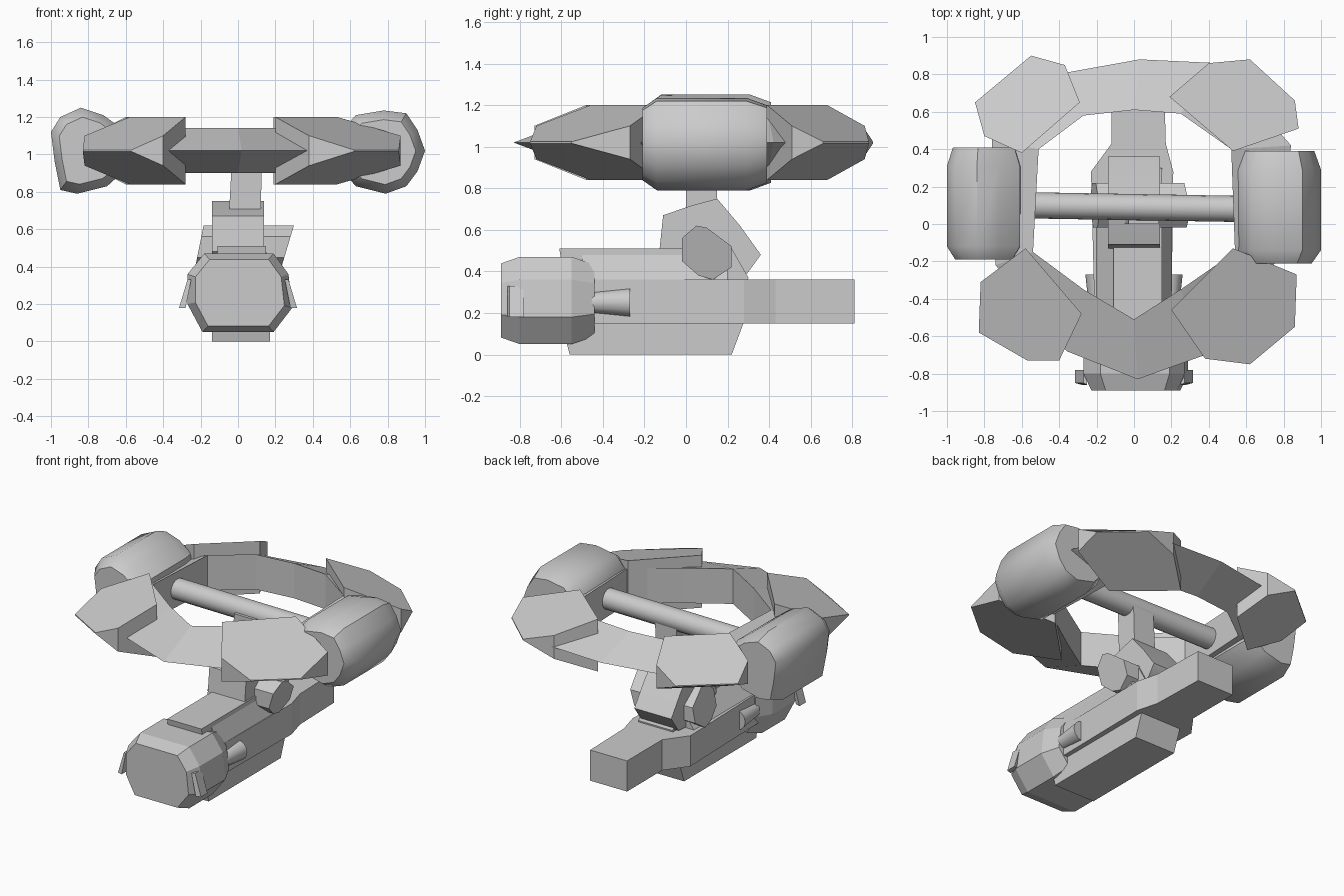
import bpy, bmesh, math
from mathutils import Vector

if "Cube" in bpy.data.objects:
    bpy.data.objects.remove(bpy.data.objects["Cube"])


def loft(name, rings, caps=True, smooth=0, closed=False):
    """Skin a list of equal-length point loops, optionally closing the chain."""
    bm = bmesh.new()
    rows = [[bm.verts.new(p) for p in r] for r in rings]
    n = len(rows[0])
    pairs = list(zip(rows, rows[1:])) + ([(rows[-1], rows[0])] if closed else [])
    for a, b in pairs:
        for i in range(n):
            j = (i + 1) % n
            bm.faces.new((a[i], a[j], b[j], b[i]))
    if caps and not closed:
        bm.faces.new(rows[0])
        bm.faces.new(rows[-1])
    bmesh.ops.remove_doubles(bm, verts=bm.verts, dist=0.0005)
    bmesh.ops.recalc_face_normals(bm, faces=bm.faces)
    me = bpy.data.meshes.new(name)
    bm.to_mesh(me)
    bm.free()
    ob = bpy.data.objects.new(name, me)
    bpy.context.collection.objects.link(ob)
    if smooth:
        bpy.context.view_layer.objects.active = ob
        ob.select_set(True)
        bpy.ops.object.shade_smooth_by_angle(angle=math.radians(smooth))
        ob.select_set(False)
    return ob


def section_y(profile, y, scale=1.0):
    """Place an (x, z) profile at depth y, scaled about its middle."""
    cx = (min(p[0] for p in profile) + max(p[0] for p in profile)) / 2
    cz = (min(p[1] for p in profile) + max(p[1] for p in profile)) / 2
    return [(cx + (x - cx) * scale, y, cz + (z - cz) * scale) for x, z in profile]


def section_x(profile, x, lean=0.0):
    """Place a (y, z) profile at x, leaning outward with height."""
    return [(x + lean * (z - 0.49), y, z) for y, z in profile]


def rect(x0, x1, z0, z1):
    return [(x0, z0), (x1, z0), (x1, z1), (x0, z1)]


MID = 1.02

# Wheel ring: wedge section with a tall inner wall and a sharp outer edge
ring_in = [(0, .61), (.25, .59), (.52, .40), (.54, -.15), (.25, -.35),
           (0, -.51), (-.27, -.35), (-.54, -.15), (-.51, .40), (-.27, .58)]
ring_out = [(.03, .88), (.45, .86), (.84, .42), (.76, -.2), (.38, -.7),
            (.02, -.83), (-.36, -.68), (-.74, -.22), (-.76, .45), (-.36, .81)]
loft("ring", [[(a[0], a[1], MID - .12), (b[0], b[1], MID), (a[0], a[1], MID + .12)]
              for a, b in zip(ring_in, ring_out)], closed=True)


# Corner pods: six-sided wedges, tall at the inner edge
def pod(name, pts):
    heights = [.18, .18, .08, .004, .004, .08]
    loft(name, [[(x, y, MID + s * h) for (x, y), h in zip(pts, heights)] for s in (-1, 1)])


pod("pod_front_left", [(-.28, -.48), (-.58, -.13), (-.82, -.31), (-.83, -.58), (-.57, -.73), (-.40, -.73)])
pod("pod_front_right", [(.20, -.46), (.53, -.13), (.87, -.27), (.86, -.55), (.62, -.75), (.38, -.72)])
pod("pod_back_right", [(.53, .39), (.19, .68), (.40, .86), (.62, .88), (.86, .66), (.88, .51)])
pod("pod_back_left", [(-.29, .65), (-.60, .38), (-.80, .47), (-.85, .65), (-.55, .90), (-.37, .85)])

# Side drums: rounded housings lying along y
left = [(-.60, .92), (-.70, .83), (-.86, .79), (-.95, .81), (-.98, .96),
        (-1.0, 1.12), (-.95, 1.20), (-.84, 1.25), (-.72, 1.21), (-.61, 1.13)]
right = [(.55, .92), (.63, .83), (.79, .79), (.90, .83), (.96, .91),
         (1.0, 1.02), (.96, 1.13), (.90, 1.22), (.78, 1.235), (.63, 1.21), (.55, 1.12)]
for name, prof, y0 in (("side_drum_left", left, -.19), ("side_drum_right", right, -.21)):
    loft(name, [section_y(prof, y0, .78), section_y(prof, y0 + .07, 1),
                section_y(prof, y0 + .50, 1), section_y(prof, y0 + .60, .84)], smooth=40)

# Cross bar through the ring
circle = [(math.cos(t * math.tau / 16) * .07, math.sin(t * math.tau / 16) * .07) for t in range(16)]
loft("cross_bar", [[(x, yc + a, MID + b) for a, b in circle]
                   for x, yc in ((-.57, .10), (.60, .08))], smooth=40)

# Strut from the pivot up to the bar
loft("strut", [[(-.05, 0, .65), (.12, 0, .65), (.12, .15, .65), (-.05, .15, .65)],
               [(-.03, 0, MID), (.13, 0, MID), (.13, .15, MID), (-.03, .15, MID)]])

# Pivot block and its axle
block = [(-.13, .48), (-.11, .67), (.02, .715), (.15, .75), (.26, .62), (.36, .48), (.28, .37), (0, .35)]
loft("pivot_block", [section_x(block, x) for x in (-.14, .14)], smooth=50)
axle = [(-.02, .56), (.05, .62), (.10, .61), (.22, .52), (.22, .42), (.13, .36), (.06, .38), (-.02, .45)]
loft("pivot_axle", [section_x(axle, -.21, .2), section_x(axle, .26, .3)])

# Main body: broad middle tapering to a narrow tail
loft("body_tail", [section_y(rect(*w, .15, .36), y) for y, w in
                   ((-.50, (-.21, .20)), (.28, (-.23, .21)), (.43, (-.12, .17)),
                    (.79, (-.12, .16)), (.81, (-.12, .16)))])
ridge = [(-.61, .51), (.22, .51), (.30, .37), (.28, .15), (-.55, .15)]
loft("body_ridge", [section_x(ridge, x) for x in (-.11, .15)])
keel = [(-.60, .16), (-.56, 0), (.22, 0), (.28, .16)]
loft("body_keel", [section_x(keel, x) for x in (-.14, .17)])
shoulder = [(-.20, .36), (-.11, .48), (.15, .48), (.20, .36)]
loft("body_shoulder", [section_y(shoulder, -.50), section_y(shoulder, .20)])

# Head: chamfered eight-sided barrel
head = [(-.27, .20), (-.27, .36), (-.18, .47), (.19, .47), (.27, .36), (.29, .18), (.19, .05), (-.19, .05)]
loft("head", [section_y(head, y, s) for y, s in
              ((-.89, .85), (-.80, 1), (-.55, 1), (-.44, .82))])

# Side plates and side nozzles on the head
for s, label in ((-1, "left"), (1, "right")):
    loft("head_plate_" + label,
         [[(s * (.25 + dx), y, .33), (s * (.28 + dx), y, .18)]
          + [(s * (.315), y + .01, .18), (s * (.27), y + .01, .33)]
          for y, dx in ((-.86, 0), (-.79, 0))])
    loft("nozzle_" + label,
         [[(s * .19 + math.cos(t * math.tau / 12) * r, y,
            .25 + math.sin(t * math.tau / 12) * r) for t in range(12)]
          for y, r in ((-.46, .05), (-.27, .07))], smooth=40)
